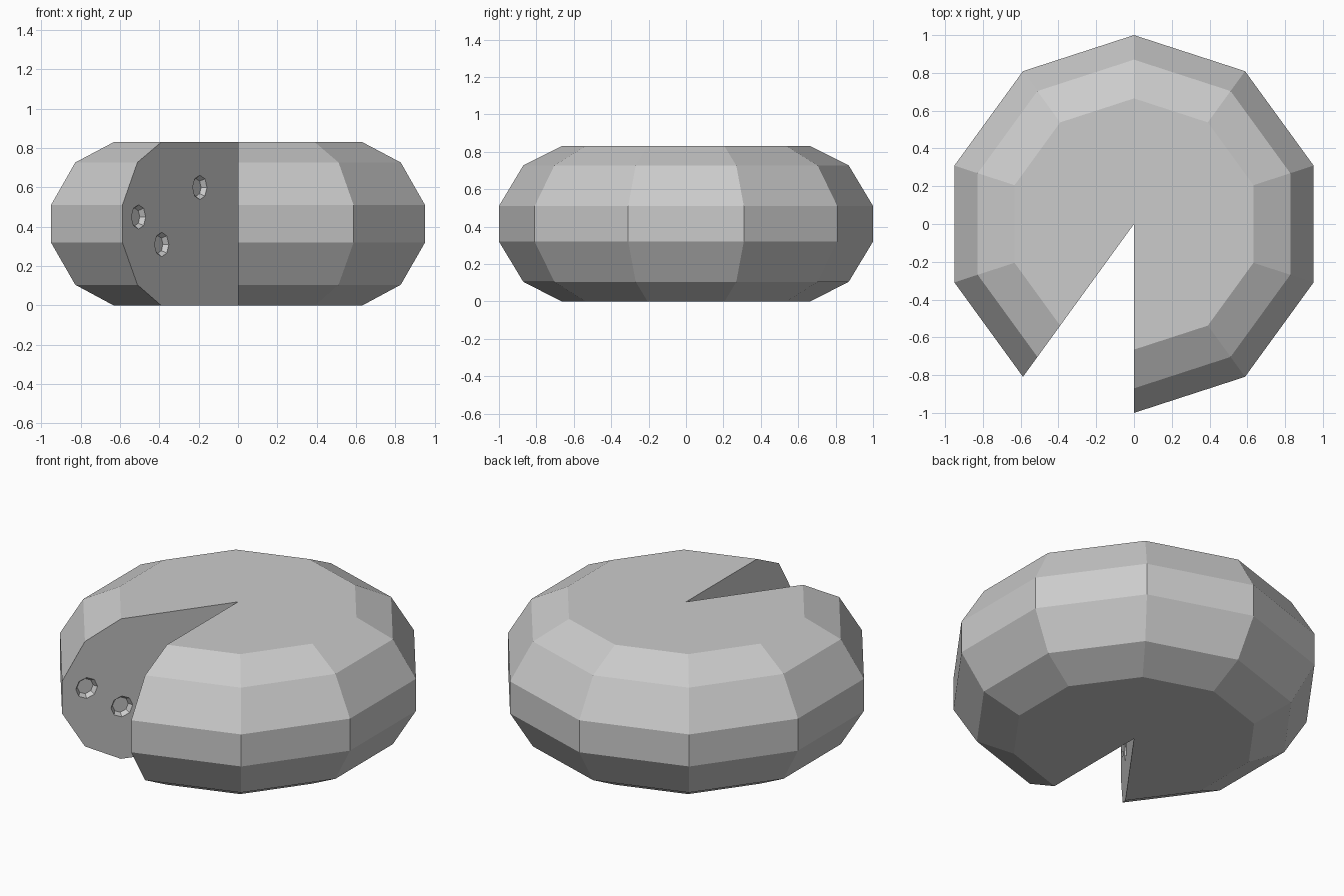
import bpy
import bmesh
from math import cos, sin, radians
from mathutils import Vector

default = bpy.data.objects.get("Cube")
if default:
    bpy.data.objects.remove(default)

SIDES = 10
STEP = 360 / SIDES
START = -90
PROFILE = [(0.665, 0), (0.87, 0.105), (1, 0.32), (1, 0.51), (0.87, 0.727), (0.665, 0.83)]
HOLES = [(0.33, 0.60), (0.86, 0.45), (0.66, 0.31)]  # distance from axis, height
HOLE_RADIUS, FLOOR_RADIUS, HOLE_DEPTH = 0.062, 0.045, 0.025

grey = bpy.data.materials.new("plain grey")
grey.use_nodes = True
grey.diffuse_color = (0.6, 0.6, 0.6, 1)
grey.node_tree.nodes["Principled BSDF"].inputs["Base Color"].default_value = grey.diffuse_color


def outward(angle):
    return Vector((cos(radians(angle)), sin(radians(angle)), 0))


# Wheel: the rounded profile swept through all but one sector
bm = bmesh.new()
columns = []
for i in range(SIDES):
    d = outward(START + i * STEP)
    columns.append([bm.verts.new(d * r + Vector((0, 0, z))) for r, z in PROFILE])
bottom = bm.verts.new((0, 0, 0))
top = bm.verts.new((0, 0, PROFILE[-1][1]))
for a, b in zip(columns, columns[1:]):
    for j in range(len(PROFILE) - 1):
        bm.faces.new((a[j], b[j], b[j + 1], a[j + 1]))
# Flat top and bottom, then the two cut faces
bm.faces.new([top] + [c[-1] for c in columns])
bm.faces.new([bottom] + [c[0] for c in columns])
for column in (columns[0], columns[-1]):
    bm.faces.new([bottom] + column + [top])
bmesh.ops.recalc_face_normals(bm, faces=bm.faces)
mesh = bpy.data.meshes.new("cheese_wheel")
bm.to_mesh(mesh)
bm.free()
mesh.materials.append(grey)
wheel = bpy.data.objects.new("cheese_wheel", mesh)
bpy.context.collection.objects.link(wheel)


# Shallow tapered holes sunk into both cut faces
def cut_hole(angle, normal, distance, height):
    bpy.ops.mesh.primitive_cone_add(
        vertices=8, radius1=FLOOR_RADIUS, radius2=2 * HOLE_RADIUS - FLOOR_RADIUS,
        depth=2 * HOLE_DEPTH, location=outward(angle) * distance + Vector((0, 0, height)),
        rotation=normal.to_track_quat("Z", "Y").to_euler())
    cutter = bpy.context.object
    cutter.name = "hole_cutter"
    cutter.hide_render = True
    cutter.data.materials.append(grey)
    bpy.context.view_layer.objects.active = wheel
    cut = wheel.modifiers.new("hole", "BOOLEAN")
    cut.operation = "DIFFERENCE"
    cut.solver = "EXACT"
    cut.object = cutter
    bpy.ops.object.modifier_apply(modifier=cut.name)
    bpy.data.objects.remove(cutter)


end = START + (SIDES - 1) * STEP
for distance, height in HOLES:
    cut_hole(START, outward(START - 90), distance, height)
    cut_hole(end, outward(end + 90), distance, height)
